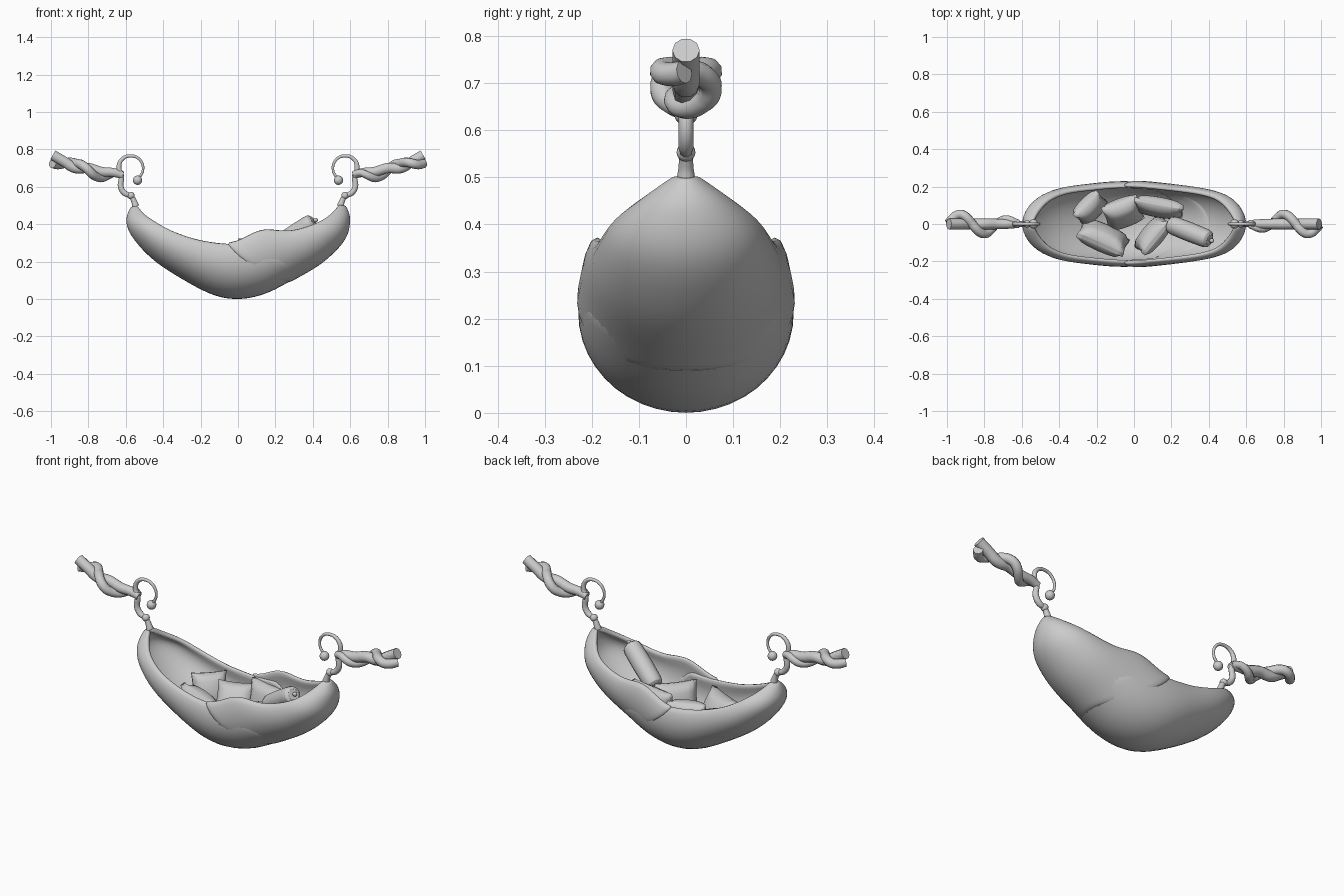
import bpy, bmesh, math
from mathutils import Vector, Matrix

if "Cube" in bpy.data.objects:
    bpy.data.objects.remove(bpy.data.objects["Cube"])

# Stations along the basket: keel x, keel z, rim x, rim z, half width
ST = [(-.57, .50, -.54, .505, .015), (-.60, .43, -.50, .46, .09),
      (-.575, .34, -.44, .42, .156), (-.46, .21, -.35, .37, .198),
      (-.30, .105, -.22, .325, .218), (-.14, .02, -.10, .305, .231),
      (0, -.005, 0, .30, .231), (.15, .025, .10, .31, .222),
      (.30, .105, .22, .345, .207), (.455, .20, .35, .385, .186),
      (.57, .32, .44, .42, .152), (.595, .43, .50, .46, .088),
      (.57, .50, .54, .505, .015)]


def station(u):
    i = min(int(u), len(ST) - 2)
    t = u - i
    p = [ST[max(0, min(len(ST) - 1, i + k))] for k in (-1, 0, 1, 2)]
    return [.5 * (2*b + (c-a)*t + (2*a-5*b+4*c-d)*t*t + (3*b-a-3*c+d)*t**3)
            for a, b, c, d in zip(*p)]


def finish(name, bm):
    me = bpy.data.meshes.new(name)
    bm.to_mesh(me)
    bm.free()
    for p in me.polygons:
        p.use_smooth = True
    ob = bpy.data.objects.new(name, me)
    bpy.context.collection.objects.link(ob)
    return ob


# Curved fabric shell: start and end stations vary with depth t (0 rim, 1 keel)
def shell(name, start, end, bump, offset, nu=18, nv=14):
    a = math.radians(25)
    s = math.sin(a)
    bm = bmesh.new()
    rows = []
    for i in range(nu + 1):
        row = []
        for j in range(nv + 1):
            ph = -a + (math.pi + 2*a) * j / nv
            t = (math.sin(ph) + s) / (1 + s)
            u = start(t) + (end(t) - start(t)) * i / nu
            kx, kz, rx, rz, w = station(u)
            rz += bump * math.exp(-((rx - .12) / .11) ** 2)
            row.append(bm.verts.new((rx + (kx-rx)*t, w*math.cos(ph), rz + (kz-rz)*t)))
        rows.append(row)
    for i in range(nu):
        for j in range(nv):
            bm.faces.new((rows[i][j], rows[i+1][j], rows[i+1][j+1], rows[i][j+1]))
    ob = finish(name, bm)
    m = ob.modifiers.new("thickness", 'SOLIDIFY')
    m.thickness, m.offset = .027, offset
    m = ob.modifiers.new("round", 'SUBSURF')
    m.levels = m.render_levels = 1


shell("left_shell", lambda t: 0, lambda t: 7 + 1.8*t, 0, -1)
shell("right_shell", lambda t: 5.3 + 2.5*t, lambda t: 12, .06, -.6)


# Tapered tube through (x, y, z, radius) points
def tube(name, pts):
    cu = bpy.data.curves.new(name, 'CURVE')
    cu.dimensions = '3D'
    cu.bevel_depth, cu.bevel_resolution = 1, 3
    cu.resolution_u, cu.use_fill_caps = 5, True
    sp = cu.splines.new('BEZIER')
    sp.bezier_points.add(len(pts) - 1)
    for b, p in zip(sp.bezier_points, pts):
        b.co, b.radius = p[:3], p[3]
        b.handle_left_type = b.handle_right_type = 'AUTO'
    bpy.context.collection.objects.link(bpy.data.objects.new(name, cu))


def ball(name, co, r):
    bm = bmesh.new()
    bmesh.ops.create_uvsphere(bm, u_segments=16, v_segments=10, radius=r,
                              matrix=Matrix.Translation(co))
    finish(name, bm)


HOOK = [(-.535, .64, .008), (-.508, .69, .007), (-.525, .745, .008), (-.575, .765, .009),
        (-.622, .745, .011), (-.637, .70, .014), (-.623, .655, .015), (-.627, .60, .016),
        (-.605, .565, .016), (-.57, .552, .013)]
CORE = [(-.615, .66, .02), (-.66, .675, .025), (-.73, .68, .028), (-.80, .70, .029),
        (-.87, .70, .029), (-.93, .735, .029), (-.99, .77, .029)]


def core_z(x):
    for (x0, z0, _), (x1, z1, _) in zip(CORE, CORE[1:]):
        if x >= x1:
            return z0 + (z1 - z0) * (x - x0) / (x1 - x0)
    return CORE[-1][1]


# Hooks, knots and twisted ropes, repeated at both ends
for side, s in (("left", 1), ("right", -1)):
    tube(side + "_hook", [(s*x, 0, z, r) for x, z, r in HOOK])
    ball(side + "_hook_ball", (-.537*s, 0, .635), .025)
    ball(side + "_knot", (-.572*s, 0, .553), .02)
    tube(side + "_tie", [(-.547*s, 0, .495, .02), (-.555*s, 0, .52, .016),
                         (-.57*s, 0, .55, .014)])
    tube(side + "_rope_core", [(s*x, 0, z, r) for x, z, r in CORE])
    wrap = []
    for i in range(19):
        x = -.62 - .372 * i / 18
        k = min(1, .25 + i / 11)
        ang = 2 * math.pi * (x + .93) / .26
        wrap.append((s*x, s*.052*k*math.cos(ang),
                     core_z(x) + .036*k*math.sin(ang) - .01*k, .016 + .009*k))
    tube(side + "_rope_wrap", wrap)


# Puffy pillow: centre, length, height, thickness, heading and lean in degrees
def pillow(name, co, dims, head, lean):
    bm = bmesh.new()
    bmesh.ops.create_cube(bm, size=2)
    bmesh.ops.subdivide_edges(bm, edges=bm.edges[:], cuts=7, use_grid_fill=True)
    for v in bm.verts:
        x, y, z = v.co
        puff = .2 + .8 * max(0, (1 - x*x) * (1 - z*z)) ** .35
        v.co = Vector((x * (1 - .06*(1 - z*z)) * dims[0] / 2, y * puff * dims[2] / 2,
                       z * (1 - .06*(1 - x*x)) * dims[1] / 2))
    ob = finish(name, bm)
    ob.location = co
    ob.rotation_euler = (math.radians(lean), 0, math.radians(head))


pillow("pillow_back_left", (-.235, .085, .21), (.18, .18, .11), 45, -22)
pillow("pillow_back_middle", (-.06, .06, .20), (.20, .20, .12), 20, -35)
pillow("pillow_front_left", (-.165, -.075, .19), (.27, .19, .13), -24, 25)
pillow("pillow_back_right", (.13, .09, .225), (.27, .20, .10), -10, -12)
pillow("pillow_front_middle", (.10, -.06, .19), (.22, .20, .11), 50, 15)

# Bolster with rounded ends and a small tie knob
A, B = Vector((.19, 0, .27)), Vector((.405, -.085, .415))
prof = [(0, .03), (.04, .046), (.12, .05), (.5, .052), (.88, .05), (.96, .046), (1, .03)]
tube("bolster", [(*A.lerp(B, t), r) for t, r in prof])
tube("bolster_tie", [(*A.lerp(B, t), .006) for t in (.97, 1.03, 1.06)])
ball("bolster_knob", A.lerp(B, 1.05), .012)
